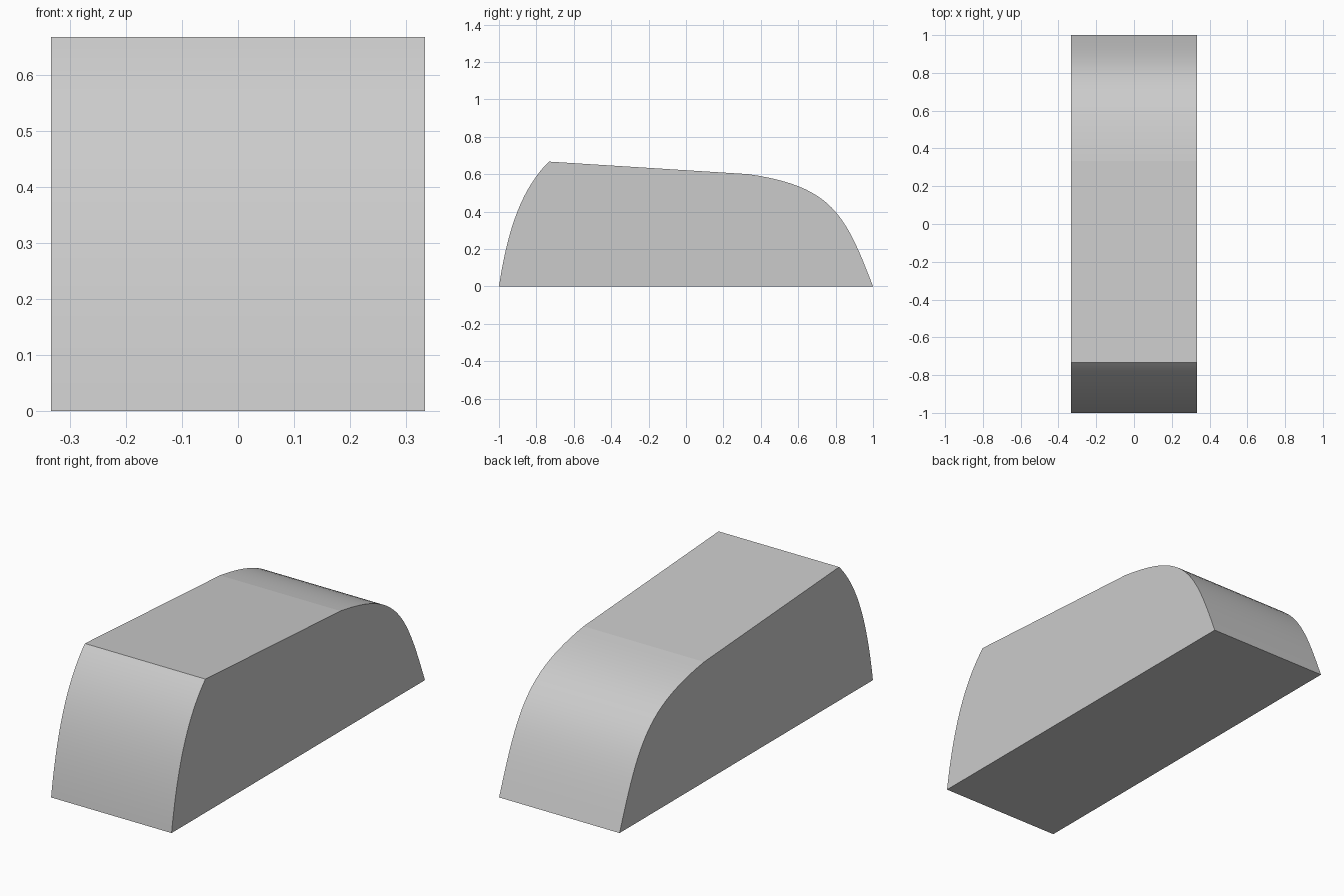
import bpy, bmesh
from mathutils import Vector
from mathutils.geometry import interpolate_bezier

cube = bpy.data.objects.get("Cube")
if cube:
    bpy.data.objects.remove(cube, do_unlink=True)

HALF_WIDTH = 0.333
SEGMENTS = 24


def curve(*points):
    """Cubic curve through the side profile, as (y, z) points."""
    p = [Vector((0, y, z)) for y, z in points]
    return interpolate_bezier(*p, SEGMENTS + 1)


# Plain light grey
grey = bpy.data.materials.new("light_grey")
grey.use_nodes = True
colour = (0.6, 0.6, 0.6, 1)
grey.diffuse_color = colour
grey.node_tree.nodes["Principled BSDF"].inputs["Base Color"].default_value = colour

# Side profile: rounded front, sloping flat top, rounded back, flat base
front = curve((-1, 0), (-0.95, 0.33), (-0.87, 0.53), (-0.733, 0.667))
back = curve((0.333, 0.6), (0.78, 0.535), (0.85, 0.39), (1, 0))
profile = front + back

# Extrude the profile across the width
bm = bmesh.new()
sides = [[bm.verts.new((x, p.y, p.z)) for p in profile]
         for x in (-HALF_WIDTH, HALF_WIDTH)]
for side in sides:
    bm.faces.new(side)
count = len(profile)
for i in range(count):
    j = (i + 1) % count
    strip = bm.faces.new((sides[0][i], sides[0][j], sides[1][j], sides[1][i]))
    # Only the rounded ends are smooth; the top and base stay flat
    strip.smooth = i not in (SEGMENTS, count - 1)
bmesh.ops.recalc_face_normals(bm, faces=bm.faces)

mesh = bpy.data.meshes.new("rounded_block")
bm.to_mesh(mesh)
bm.free()
mesh.materials.append(grey)
block = bpy.data.objects.new("rounded_block", mesh)
bpy.context.collection.objects.link(block)
